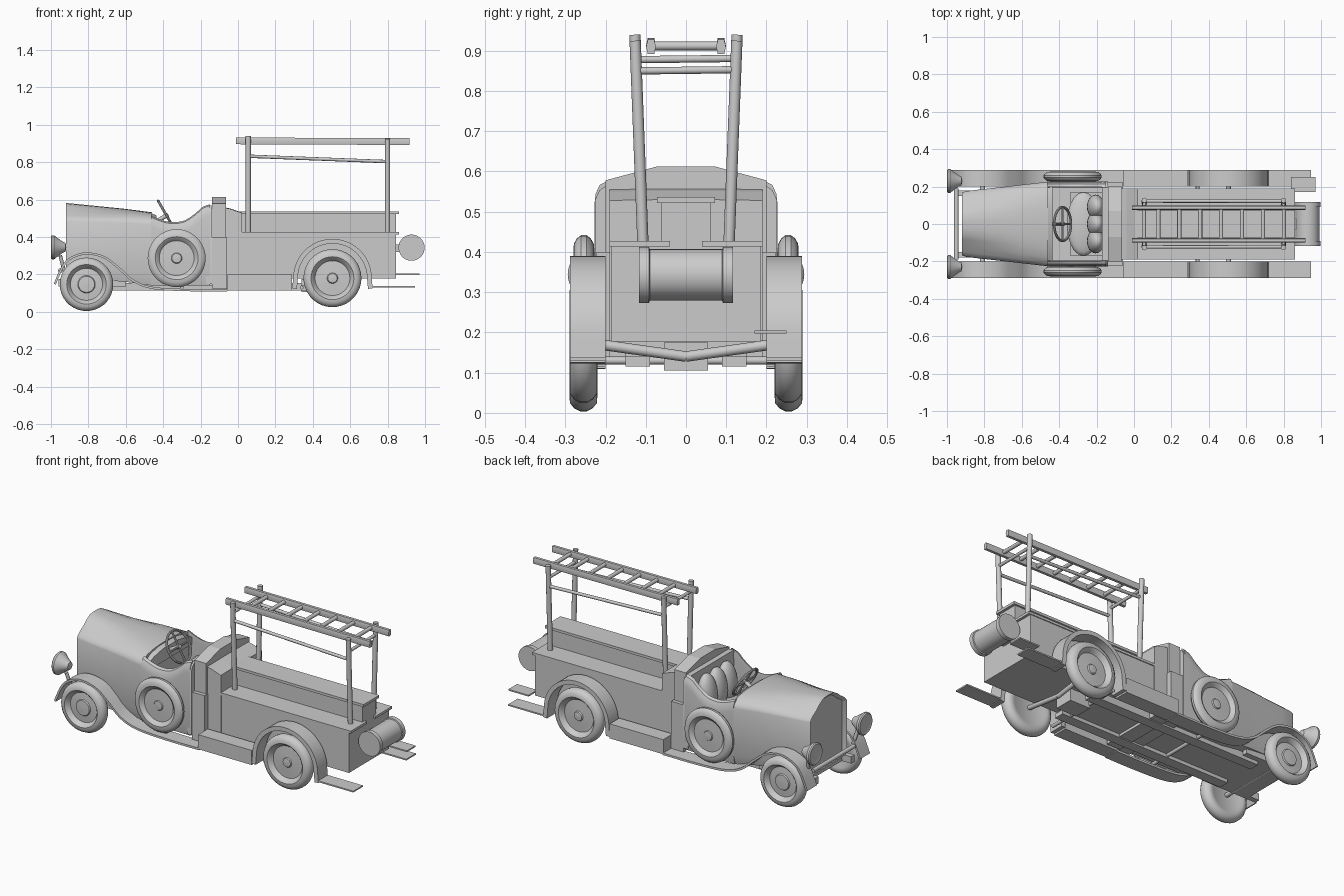
import bpy, bmesh
from math import pi, sin, cos
from mathutils import Vector, Matrix

if "Cube" in bpy.data.objects:
    bpy.data.objects.remove(bpy.data.objects["Cube"])


def finish(bm, name, smooth=True):
    bmesh.ops.recalc_face_normals(bm, faces=bm.faces)
    me = bpy.data.meshes.new(name)
    bm.to_mesh(me)
    bm.free()
    ob = bpy.data.objects.new(name, me)
    bpy.context.collection.objects.link(ob)
    if smooth:
        bpy.ops.object.select_all(action='DESELECT')
        ob.select_set(True)
        bpy.context.view_layer.objects.active = ob
        bpy.ops.object.shade_smooth_by_angle(angle=0.6)
    return ob


def loft(name, rings, smooth=True, inset=None):
    bm = bmesh.new()
    rows = [[bm.verts.new(p) for p in r] for r in rings]
    n = len(rows[0])
    for a, b in zip(rows, rows[1:]):
        for i in range(n):
            j = (i + 1) % n
            bm.faces.new((a[i], a[j], b[j], b[i]))
    front = bm.faces.new(rows[0])
    bm.faces.new(rows[-1])
    bmesh.ops.recalc_face_normals(bm, faces=bm.faces)
    if inset:
        bmesh.ops.inset_region(bm, faces=[front], thickness=inset)
        bmesh.ops.translate(bm, verts=front.verts, vec=(inset, 0, 0))
    return finish(bm, name, smooth)


def box(name, x0, x1, y0, y1, z0, z1):
    ring = lambda x: [(x, y0, z0), (x, y1, z0), (x, y1, z1), (x, y0, z1)]
    return loft(name, [ring(x0), ring(x1)], False)


def rod(name, a, b, r, n=12):
    a, b = Vector(a), Vector(b)
    bm = bmesh.new()
    m = Matrix.Translation((a + b) / 2) @ (b - a).to_track_quat('Z', 'Y').to_matrix().to_4x4()
    bmesh.ops.create_cone(bm, cap_ends=True, segments=n, radius1=r, radius2=r,
                          depth=(b - a).length, matrix=m)
    return finish(bm, name)


def lathe(name, profile, centre, axis, n=36):
    # profile of (radius, distance along axis)
    q = Vector(axis).to_track_quat('Z', 'Y')
    c = Vector(centre)
    rings = [[c + q @ Vector((r * cos(2 * pi * i / n), r * sin(2 * pi * i / n), h))
              for i in range(n)] for r, h in profile]
    return loft(name, rings)


def ribbon(name, path, y0, y1, t):
    # strip following an xz path, thickened inwards
    rings = []
    for i, p in enumerate(path):
        a, b = Vector(path[max(i - 1, 0)]), Vector(path[min(i + 1, len(path) - 1)])
        d = (b - a).normalized()
        q = Vector(p) + Vector((d.y, -d.x)) * t
        rings.append([(p[0], y0, p[1]), (p[0], y1, p[1]), (q.x, y1, q.y), (q.x, y0, q.y)])
    return loft(name, rings)


def smooth_path(pts, steps=5):
    p = [Vector(q) for q in [pts[0]] + pts + [pts[-1]]]
    out = []
    for i in range(1, len(p) - 2):
        a, b, c, d = p[i - 1:i + 3]
        for k in range(steps):
            t = k / steps
            out.append(0.5 * (2 * b + (c - a) * t + (2 * a - 5 * b + 4 * c - d) * t * t
                              + (3 * b - a - 3 * c + d) * t ** 3))
    return [tuple(v) for v in out] + [tuple(pts[-1])]


# wheels and spare wheels: small hub, dished disc, rounded tyre
def wheel(name, x, y, z, r, half, cap=.16):
    s = 1 if y > 0 else -1
    h = half
    prof = [(.001, h * .62), (cap * r, h * .55), (cap * r + .004, h * .35), (.6 * r, h * .25),
            (.65 * r, h * .55), (.69 * r, h * .8), (.74 * r, h), (.86 * r, h * .95), (.95 * r, h * .65),
            (r, h * .25), (r, -h * .25), (.95 * r, -h * .65), (.86 * r, -h * .95), (.72 * r, -h),
            (.62 * r, -h * .8), (.001, -h * .7)]
    lathe(name, prof, (x, y, z), (0, s, 0))


for s, side in ((1, "left"), (-1, "right")):
    wheel("front_wheel_" + side, -.81, s * .255, .147, .143, .035, .3)
    wheel("rear_wheel_" + side, .505, s * .255, .18, .155, .035)
    wheel("spare_wheel_" + side, -.328, s * .254, .287, .155, .026)

    # fenders, running boards and steps
    y0, y1 = sorted((s * .2, s * .288))
    ribbon("front_fender_" + side, smooth_path(
        [(-.985, .15), (-.945, .24), (-.9, .29), (-.815, .318), (-.715, .298), (-.635, .24),
         (-.555, .17), (-.45, .133), (-.26, .122), (-.05, .122)]), y0, y1, .012)
    arc = [(.505 - .21 * cos(pi * i / 24), .18 + .21 * sin(pi * i / 24)) for i in range(25)]
    ribbon("rear_fender_" + side, [(.29, .125)] + arc + [(.72, .125)], y0, y1, .025)
    box("running_box_" + side, -.055, .29, y0, y1, .115, .2)
    box("rear_step_" + side, .71, .945, y0, y1, .13, .138)

    # headlamps
    lathe("headlamp_" + side, [(.001, -.068), (.045, -.068), (.058, -.072), (.064, -.066), (.064, -.055),
                               (.052, -.04), (.032, -.012), (.022, .006), (.001, .01)],
          (-.928, s * .23, .345), (1, 0, 0), 28)
    rod("headlamp_post_" + side, (-.95, s * .225, .3), (-.93, s * .21, .22), .01)
    box("chassis_horn_" + side, -.96, -.6, *sorted((s * .15, s * .18)), .135, .175)
    box("chassis_rail_" + side, -.7, .4, *sorted((s * .09, s * .15)), .115, .14)

box("upper_rear_step", .84, .97, .17, .25, .197, .205)
rod("front_bar", (-.95, -.19, .22), (-.95, .19, .22), .012)
rod("front_axle", (-.81, -.25, .145), (-.81, .25, .145), .013)
for s in (1, -1):
    rod("rear_axle_half", (.505, 0, .14), (.505, s * .25, .175), .013)
box("gear_housing", .34, .47, -.055, .055, .105, .175)
box("floor_plate", -.9, .34, -.15, .15, .135, .155)
for x in (-.3, .34):
    rod("cross_tube", (x, -.24, .13), (x, .24, .13), .01)


# hood with recessed grille and an ogee top that softens towards the cowl
def hood_ring(x, w, zb, zs, zt, k):
    sharp = [(.97, .12), (.86, .3), (.66, .52), (.48, .78), (.3, .96), (.1, 1)]
    soft = [(.985, .25), (.93, .5), (.8, .75), (.6, .9), (.36, .97), (.12, 1)]
    half = [(w * .93, zb), (w, zb + .05), (w, zs)]
    for (a, b), (c, d) in zip(sharp, soft):
        half.append((w * (a + (c - a) * k), zs + (zt - zs) * (b + (d - b) * k)))
    return [(x, y, z) for y, z in half] + [(x, -y, z) for y, z in reversed(half)]


loft("hood", [hood_ring(-.92, .168, .175, .485, .582, 0), hood_ring(-.9, .175, .175, .485, .58, 0),
              hood_ring(-.83, .184, .175, .483, .573, .1), hood_ring(-.72, .196, .17, .48, .562, .3),
              hood_ring(-.6, .21, .16, .475, .55, .65), hood_ring(-.46, .226, .14, .465, .532, 1)], inset=.018)

# open cockpit tub with a dipping rim
rim = smooth_path([(-.465, .515), (-.42, .495), (-.36, .48), (-.29, .487), (-.23, .525),
                   (-.19, .56), (-.15, .575)], 4)
w = .228
for s in (1, -1):
    rings = []
    for x, z in rim:
        outer = [(w * .95, .14), (w, .2), (w, z - .06), (w * .985, z - .03), (w * .94, z - .008)]
        inner = [(w * .87, z), (w * .86, z - .03), (w * .9, .3), (w * .9, .16)]
        rings.append([(x, s * y, zz) for y, zz in outer + inner])
    loft("cockpit_side", rings)
box("cockpit_floor", -.465, -.14, -.205, .205, .14, .2)
# curved dash edge
loft("dash_cowl", [[(x, y, z) for y, z in ((-.2, .48), (-.15, .5 + d), (-.07, .515 + d), (.07, .515 + d),
                                           (.15, .5 + d), (.2, .48), (.2, .44), (-.2, .44))]
                   for x, d in ((-.465, .012), (-.435, 0))])


# seat
def cushion(name, loc, size, rot=0):
    bm = bmesh.new()
    bmesh.ops.create_uvsphere(bm, u_segments=20, v_segments=12, radius=1)
    m = Matrix.Translation(loc) @ Matrix.Rotation(rot, 4, 'Y') @ Matrix.Diagonal((*size, 1))
    bmesh.ops.transform(bm, matrix=m, verts=bm.verts)
    finish(bm, name)


for y in (-.092, 0, .092):
    cushion("seat_back", (-.205, y, .435), (.045, .065, .115), .12)
box("seat_base", -.34, -.17, -.17, .17, .2, .33)
cushion("seat_cushion", (-.27, 0, .33), (.09, .17, .035))
# rear panel of the tub with rounded shoulders
loft("seat_rear_panel", [[(x, y, z) for y, z in ((-.226, .15), (-.226, .53), (-.215, .553), (-.195, .568),
                                                (.195, .568), (.215, .553), (.226, .53), (.226, .15))]
                         for x in (-.17, -.14)])

# steering wheel
q = Vector((.87, 0, .5)).to_track_quat('Z', 'Y')
hub = Vector((-.382, 0, .515))
bpy.ops.mesh.primitive_torus_add(major_radius=.09, minor_radius=.007, major_segments=32,
                                 minor_segments=8, location=hub, rotation=q.to_euler())
bpy.context.object.name = "steering_wheel"
bpy.ops.object.shade_smooth_by_angle()
for k in range(4):
    a = k * pi / 2
    rod("steering_spoke", hub, hub + q @ Vector((.09 * cos(a), .09 * sin(a), 0)), .006, 8)
rod("steering_column", hub + q @ Vector((0, 0, .01)), hub - q @ Vector((0, 0, .2)), .011)


# bulkhead behind the seats
def arch(x, w, top, shoulder, zb):
    return [(x, -w, zb), (x, -w, shoulder), (x, -.07, top), (x, .07, top), (x, w, shoulder), (x, w, zb)]


loft("bulkhead", [arch(-.14, .2, .613, .578, .13), arch(-.065, .2, .613, .578, .13)], False)
box("bulkhead_skirt", -.14, -.06, -.222, .222, .125, .4)
loft("bulkhead_locker", [arch(-.065, .19, .557, .555, .12), arch(-.04, .19, .552, .55, .12),
                         arch(.022, .19, .53, .528, .12)], False)

# rear bed, ledges and central locker
box("bed", .02, .845, -.185, .185, .178, .415)
box("central_locker", .02, .845, -.062, .062, .41, .525)
box("locker_lid", .0, .86, -.072, .072, .522, .537)
for s in (1, -1):
    box("bed_ledge", .02, .86, *sorted((s * .04, s * .19)), .413, .427)


# ladder frame and ladder
def post_y(z):
    return .107 + (z - .42) / .52 * .02


for s in (1, -1):
    for x, z in ((.055, .94), (.8, .925)):
        rod("frame_post", (x, s * post_y(.42), .42), (x, s * post_y(z), z), .014)
    rod("frame_side_bar", (.055, s * post_y(.83), .832), (.8, s * post_y(.8), .803), .009)
    loft("ladder_rail", [[(x, s * .087 + dy, z + dz) for dy, dz in
                          ((-.008, -.018), (.008, -.018), (.012, 0), (.008, .018), (-.008, .018), (-.012, 0))]
                         for x, z in ((-.012, .914), (.918, .91))])
rod("frame_cross_bar_front", (.055, -.122, .878), (.055, .122, .881), .009)
rod("frame_cross_bar_rear", (.8, -.122, .85), (.8, .122, .853), .009)
for k in range(7):
    rod("ladder_rung", (.13 + k * .112, -.085, .912), (.13 + k * .112, .085, .912), .011)

# hose reel
lathe("hose_reel", [(.001, -.117), (.07, -.117), (.07, -.092), (.064, -.09), (.064, .09),
                    (.07, .092), (.07, .117), (.001, .117)], (.928, 0, .343), (0, 1, 0))
box("reel_bracket", .84, .88, -.03, .03, .32, .36)
